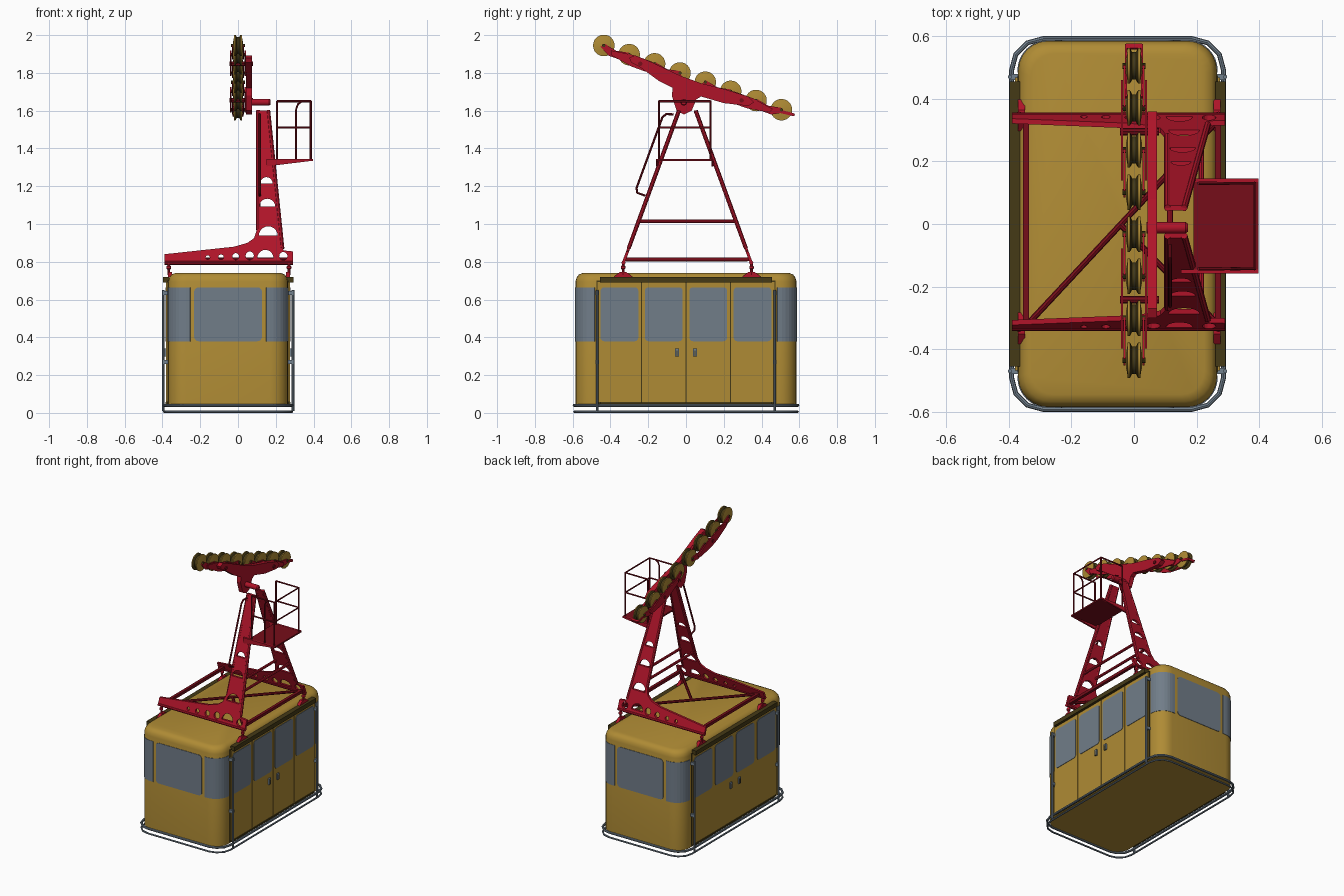
import bpy, bmesh, math
from mathutils import Vector

if "Cube" in bpy.data.objects:
    bpy.data.objects.remove(bpy.data.objects["Cube"])

def mat(name, r, g, b):
    m = bpy.data.materials.new(name)
    m.diffuse_color = (r, g, b, 1)
    m.use_nodes = True
    m.node_tree.nodes["Principled BSDF"].inputs["Base Color"].default_value = m.diffuse_color
    return m

GOLD = mat("gold_paint", 0.43, 0.26, 0.035)
BROWN = mat("dark_brown", 0.06, 0.042, 0.008)
RED = mat("red_paint", 0.43, 0.007, 0.022)
DARKRED = mat("dark_red", 0.18, 0.004, 0.01)
GLASS = mat("blue_grey_glass", 0.165, 0.205, 0.25)
STEEL = mat("grey_steel", 0.17, 0.22, 0.27)
CX, HX, HY = -0.0525, 0.3175, 0.585      # cabin centre and half sizes

def finish(name, me, material, smooth=False):
    bm = bmesh.new()
    bm.from_mesh(me)
    bmesh.ops.remove_doubles(bm, verts=bm.verts, dist=1e-5)
    bmesh.ops.recalc_face_normals(bm, faces=bm.faces)
    bm.to_mesh(me)
    bm.free()
    if smooth:
        me.shade_smooth()
        me.set_sharp_from_angle(angle=math.radians(35))
    else:
        me.shade_flat()
    me.materials.clear()
    me.materials.append(material)
    ob = bpy.data.objects.new(name, me)
    bpy.context.collection.objects.link(ob)
    return ob

def curve_mesh(cu):
    tmp = bpy.data.objects.new("tmp", cu)
    me = bpy.data.meshes.new_from_object(tmp)
    bpy.data.objects.remove(tmp)
    bpy.data.curves.remove(cu)
    return me

def spline(cu, pts, cyclic):
    s = cu.splines.new('POLY')
    s.points.add(len(pts) - 1)
    for p, co in zip(s.points, pts):
        p.co = (*co, 0, 1) if len(co) == 2 else (*co, 1)
    s.use_cyclic_u = cyclic

def plate(name, loops, thick, f, material):
    """Outline with holes, extruded, each point placed by f(u, v, w)."""
    cu = bpy.data.curves.new(name, 'CURVE')
    cu.dimensions, cu.fill_mode, cu.extrude = '2D', 'BOTH', thick / 2
    for l in loops:
        spline(cu, l, True)
    me = curve_mesh(cu)
    for v in me.vertices:
        v.co = f(*v.co)
    return finish(name, me, material)

def tube(name, pts, r, material, cyclic=False):
    cu = bpy.data.curves.new(name, 'CURVE')
    cu.dimensions, cu.bevel_depth, cu.bevel_resolution = '3D', r, 2
    cu.use_fill_caps = True
    spline(cu, pts, cyclic)
    return finish(name, curve_mesh(cu), material, True)

def box(name, a, b, material):
    bm = bmesh.new()
    bmesh.ops.create_cube(bm, size=1)
    for v in bm.verts:
        v.co = [(a[i] + b[i]) / 2 + v.co[i] * (b[i] - a[i]) for i in range(3)]
    me = bpy.data.meshes.new(name)
    bm.to_mesh(me)
    bm.free()
    return finish(name, me, material)

def lathe(name, profile, f, material, n=28):
    """Spin (radius, along) points; f(a, b, along) places them."""
    bm = bmesh.new()
    rings = [[bm.verts.new(f(r * math.cos(2 * math.pi * i / n), r * math.sin(2 * math.pi * i / n), h))
              for i in range(n)] for r, h in profile]
    for p, q in zip(rings, rings[1:]):
        for i in range(n):
            bm.faces.new((p[i], p[(i + 1) % n], q[(i + 1) % n], q[i]))
    bm.faces.new(rings[0])
    bm.faces.new(rings[-1])
    me = bpy.data.meshes.new(name)
    bm.to_mesh(me)
    bm.free()
    return finish(name, me, material, True)

def rrect(cx, cy, hx, hy, r, n=5):
    pts = []
    for k, (sx, sy) in enumerate(((1, 1), (-1, 1), (-1, -1), (1, -1))):
        for i in range(n + 1):
            a = math.pi / 2 * (k + i / n)
            pts.append((cx + sx * (hx - r) + r * math.cos(a), cy + sy * (hy - r) + r * math.sin(a)))
    return pts

def circle(x, y, r, a0=0, a1=2 * math.pi, n=14):
    return [(x + r * math.cos(a0 + (a1 - a0) * i / n), y + r * math.sin(a0 + (a1 - a0) * i / n))
            for i in range(n + (a1 - a0 < 6))]

# cabin shell: rounded rings with a softened roof edge
bm = bmesh.new()
rings = [[bm.verts.new((x, y, z)) for x, y in rrect(CX, 0, HX - d, HY - d, 0.095 - d * .5, 6)]
         for z, d in ((0.04, 0), (0.695, 0), (0.717, .006), (0.733, .018), (0.741, .04))]
for p, q in zip(rings, rings[1:]):
    for i in range(len(p)):
        j = (i + 1) % len(p)
        bm.faces.new((p[i], p[j], q[j], q[i]))
bm.faces.new(rings[0])
bm.faces.new(rings[-1])
me = bpy.data.meshes.new("cabin_shell")
bm.to_mesh(me)
bm.free()
finish("cabin_shell", me, GOLD, True)

# end windows and wrapped corner windows
for sy in (-1, 1):
    plate("end_window", [rrect(CX, 0.522, 0.18, 0.143, 0.025)], 0.006,
          lambda u, v, w: (u, sy * HY + w, v), GLASS)
    for sx in (-1, 1):
        arc = circle(HX - .095, HY - .095, .0975, 0, math.pi / 2, 8)
        arc = [(HX + .0025, HY - .1)] + arc + [(HX - .115, HY + .0025)]
        band = arc + [(x - .006, y - .006) for x, y in reversed(arc)]
        plate("corner_window", [band], 0.286, lambda u, v, w: (CX + sx * u, sy * v, 0.522 + w), GLASS)

# sliding doors, rails, handles and poles on both long sides
for s in (-1, 1):
    X = lambda d: CX + s * (HX + d)
    def sbox(name, d0, d1, y0, y1, z0, z1, m):
        box(name, (min(X(d0), X(d1)), y0, z0), (max(X(d0), X(d1)), y1, z1), m)
    sbox("door_backing", -.005, .003, -.474, .474, .045, .70, BROWN)
    sbox("door_top_rail", -.005, .028, -.455, .455, .69, .72, BROWN)
    sbox("door_sill", -.005, .014, -.455, .455, .045, .057, BROWN)
    for i in range(4):
        yc = (i - 1.5) * .235
        sbox("door_panel", -.005, .01, yc - .1155, yc + .1155, .057, .692, GOLD)
        plate("door_window", [rrect(yc, 0.522, .1, .143, .02)], .006,
              lambda u, v, w: (X(.01) + w, u, v), GLASS)
    for sy in (-1, 1):
        sbox("door_handle", .008, .02, sy * .047 - .01, sy * .047 + .01, .298, .34, STEEL)
        sbox("handle_slot", .008, .022, sy * .047 - .003, sy * .047 + .003, .298, .33, BROWN)
        tube("guard_pole", [(X(.026), sy * .47, .01), (X(.026), sy * .47, .65)], .007, STEEL)
        for z in (.27, .635):
            sbox("pole_bracket", 0, .028, sy * .47 - .01, sy * .47 + .01, z - .01, z + .01, STEEL)

# bumper rails round the floor
for z, r in ((.006, .006), (.04, .008)):
    tube("bumper_rail", [(x, y, z) for x, y in rrect(CX, 0, .3385, .592, .1, 3)], r, STEEL, True)

# hanger legs: tilted perforated plates
YC, Y0, K = .007, .34, .365
leg = [(-.39, .79), (.29, .79), (.29, .855), (.24, .86), (.165, 1.6), (.1, 1.6), (.1, .97),
       (.085, .925), (.05, .9), (-.02, .88), (-.39, .84)]
holes = [circle(x, z, r, 0, math.pi, 10) for x, z, r in
         ((.15, 1.215, .033), (.155, 1.092, .042), (.16, .938, .05), (.145, .82, .043))]
holes += [circle(x, z, r) for x, z, r in
          ((-.16, .823, .011), (-.09, .825, .014), (-.012, .828, .018), (.062, .832, .022), (.24, .83, .022))]
def leg_y(s, z):
    return YC + s * (Y0 - K * (z - .79))
for s in (-1, 1):
    plate("hanger_leg", [leg] + holes, .016, lambda u, v, w: (u, leg_y(s, v) + w, v), RED)
    # edge flanges along the column and arm
    for x0, z0, x1, z1 in ((.107, .97, .107, 1.6), (.235, .87, .16, 1.6), (-.39, .795, .29, .795)):
        tube("leg_flange", [(x0, leg_y(s, z0), z0), (x1, leg_y(s, z1), z1)], .011, RED)
    # suspension hooks and roof feet
    for x in (-.367, .27):
        y = leg_y(s, .79)
        tube("suspension_hook", [(x, y, .73), (x, y, .8)], .007, RED)
        lathe("hook_collar", [(.006, .758), (.012, .764), (.012, .776), (.006, .782)],
              lambda a, b, h: (x + a, y + b, h), RED, 12)
        plate("roof_foot", [[(-.05, .72), (.05, .72), (.018, .745), (-.018, .745)]], .022,
              lambda u, v, w: (x * .98 + w, y + u, v), RED)

# frame over the roof with diagonal bracing
for x in (-.345, .268):
    box("roof_frame_bar", (x - .01, -.325, .803), (x + .01, .34, .823), DARKRED)
tube("roof_brace", [(-.335, -.315, .812), (.262, .325, .812)], .01, DARKRED)
tube("roof_half_brace", [(-.045, 0, .812), (.262, -.315, .812)], .01, DARKRED)
for x in (.115, .215):
    tube("leg_crossbar", [(x, leg_y(-1, 1.015), 1.015), (x, leg_y(1, 1.015), 1.015)], .009, RED)

# service platform with railing
box("platform_floor", (.19, -.155, 1.333), (.397, .143, 1.343), DARKRED)
for y in (-.152, .14):
    plate("platform_bracket", [[(.15, 1.305), (.397, 1.335), (.397, 1.344), (.15, 1.344)]], .012,
          lambda u, v, w: (u, y + w, v), RED)
RY, RX = (-.143, .13), (.207, .385)
for z in (1.51, 1.65):
    tube("platform_rail", [(RX[0], RY[0], z), (RX[1], RY[0], z), (RX[1], RY[1], z), (RX[0], RY[1], z)],
         .0055, DARKRED)
for y in RY:
    for x in RX:
        tube("platform_post", [(x, y, 1.335), (x, y, 1.65)], .0055, DARKRED)
tube("platform_gate_post", [(.308, RY[0], 1.34), (.308, RY[0], 1.61), (.318, RY[0], 1.635), (.34, RY[0], 1.65)],
     .005, DARKRED)

# climbing handrail on the front leg
tube("leg_handrail", [(.115, y, z) for y, z in
     ((-.065, 1.58), (-.105, 1.582), (-.125, 1.565), (-.262, 1.19), (-.258, 1.165), (-.215, 1.15))], .006, DARKRED)

# running gear: s runs down the slope, n is up from the wheel line
ANG = math.atan2(-.34, .94)
D, N = Vector((0, math.cos(ANG), math.sin(ANG))), Vector((0, -math.sin(ANG), math.cos(ANG)))
O, STEP = Vector((0, .035, 1.775)), .1428
def gear(x, s, n):
    return O + D * s + N * n + Vector((x, 0, 0))
for i in range(8):
    s0 = (i - 3.5) * STEP
    w = lathe("cable_wheel", [(.02, -.026), (.04, -.022), (.057, -.02), (.057, -.013), (.044, -.006),
              (.044, .006), (.057, .013), (.057, .02), (.04, .022), (.02, .026)],
              lambda a, b, h: gear(h, s0 + a, b), GOLD)
    w.data.materials.append(BROWN)
    for p in w.data.polygons:
        if abs(p.center.x) < .011:
            p.material_index = 1
    tube("wheel_axle", [gear(-.036, s0, 0), gear(.036, s0, 0)], .009, BROWN)

for sx in (-1, 1):
    for i in range(4):    # two-wheel bogies
        c = (i - 1.5) * 2 * STEP
        plate("wheel_bogie", [[(c - .085, -.012), (c - .07, .01), (c, -.004), (c + .07, .01), (c + .085, -.012),
              (c + .03, -.042), (c - .03, -.042)]], .006, lambda u, v, w: gear(sx * .03 + w, u, v), RED)
    for i in (-1, 1):     # four-wheel bogies
        c = i * 2 * STEP
        plate("long_bogie", [[(c - .17, -.012), (c - .05, .006), (c + .05, .006), (c + .17, -.012), (c + .16, -.035),
              (c + .04, -.055), (c - .04, -.055), (c - .16, -.035)]], .007,
              lambda u, v, w: gear(sx * .038 + w, u, v), RED)
    plate("end_guide", [[(.4, -.03), (.4, -.01), (.572, .005), (.575, -.01)]], .006,
          lambda u, v, w: gear(sx * .025 + w, u, v), RED)
plate("end_guide_cap", [[(.56, -.01), (.56, .004), (.575, .004), (.575, -.01)]], .05,
      lambda u, v, w: gear(w, u, v), RED)
for c in (-2 * STEP, 2 * STEP):
    tube("bogie_pivot", [gear(-.045, c, -.025), gear(.08, c, -.025)], .012, DARKRED)

# main rocker beam with hanging lug, and the pivot pin
rocker = [(-.3, 1.88), (-.27, 1.893), (-.2, 1.865), (-.03, 1.785), (.08, 1.745), (.2, 1.715), (.33, 1.675),
          (.36, 1.645), (.33, 1.625), (.2, 1.64), (.08, 1.675), (.055, 1.66), (.03, 1.6), (-.01, 1.58),
          (-.05, 1.6), (-.075, 1.68), (-.07, 1.72), (-.14, 1.755), (-.25, 1.835), (-.29, 1.855)]
plate("rocker_beam", [rocker], .03, lambda u, v, w: (.058 + w, u, v), RED)
lathe("pivot_pin", [(.018, .04), (.018, .165), (.013, .172)],
      lambda a, b, h: (h, -.012 + a, 1.645 + b), RED, 20)
